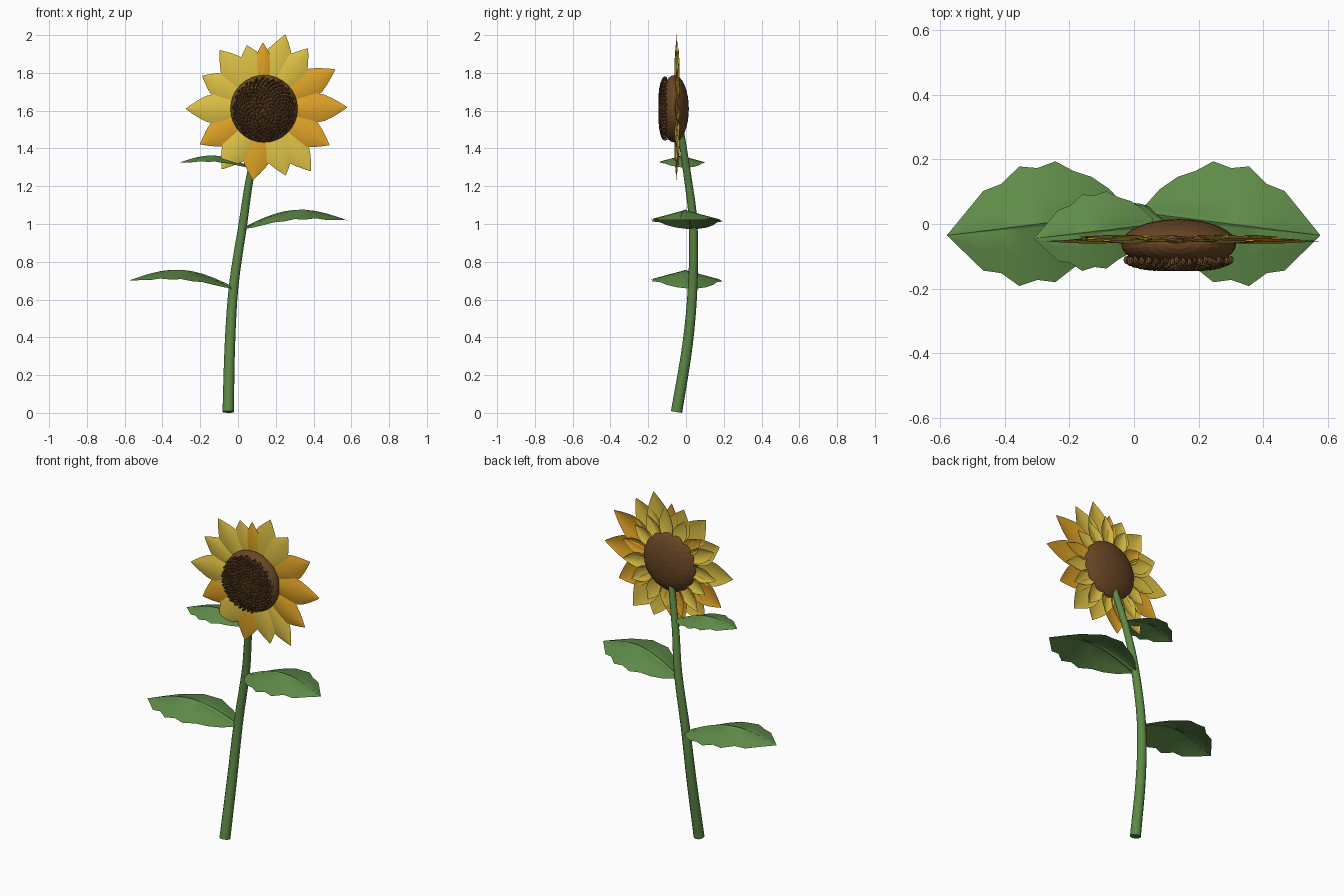
import bpy, bmesh, math, random
from mathutils import Vector, Matrix

random.seed(4)
if "Cube" in bpy.data.objects:
    bpy.data.objects.remove(bpy.data.objects["Cube"], do_unlink=True)


def material(name, rgb):
    m = bpy.data.materials.new(name)
    m.use_nodes = True
    m.diffuse_color = (*rgb, 1)
    bsdf = next(n for n in m.node_tree.nodes if n.type == "BSDF_PRINCIPLED")
    bsdf.inputs["Base Color"].default_value = (*rgb, 1)
    return m


STEM = material("stem green", (0.11, 0.25, 0.06))
LEAF = material("leaf green", (0.12, 0.27, 0.07))
YELLOW = material("petal yellow", (0.74, 0.54, 0.06))
ORANGE = material("petal orange", (0.74, 0.36, 0.02))
BROWN = material("disc brown", (0.14, 0.06, 0.018))
SEED = material("seed brown", (0.16, 0.075, 0.025))
DARK = material("dark seed brown", (0.09, 0.04, 0.012))


def finish(name, bm, mats, smooth=None):
    mesh = bpy.data.meshes.new(name)
    bm.to_mesh(mesh)
    bm.free()
    for m in mats:
        mesh.materials.append(m)
    ob = bpy.data.objects.new(name, mesh)
    bpy.context.collection.objects.link(ob)
    if smooth:
        bpy.ops.object.select_all(action="DESELECT")
        bpy.context.view_layer.objects.active = ob
        ob.select_set(True)
        bpy.ops.object.shade_smooth_by_angle(angle=math.radians(smooth))
    return ob


def skin(bm, rows, close=False):
    """Bridge rows of points with quads."""
    rows = [[bm.verts.new(p) for p in row] for row in rows]
    n = len(rows[0])
    for a, b in zip(rows, rows[1:]):
        for i in range(n if close else n - 1):
            j = (i + 1) % n
            bm.faces.new((a[i], a[j], b[j], b[i]))
    return rows


def spline(points, steps):
    """Smooth path through a few points."""
    pts = [Vector(p) for p in points]
    pts = [2 * pts[0] - pts[1]] + pts + [2 * pts[-1] - pts[-2]]
    out = []
    for a, b, c, d in zip(pts, pts[1:], pts[2:], pts[3:]):
        for k in range(steps):
            t = k / steps
            out.append(0.5 * (2 * b + (c - a) * t + (2 * a - 5 * b + 4 * c - d) * t ** 2
                              + (3 * b - a - 3 * c + d) * t ** 3))
    return out + [pts[-2]]


# Stem: tapered tube along a gently bent path
path = spline([(-0.052, -0.05, 0.005), (-0.043, 0.008, 0.36), (-0.022, 0.036, 0.68),
               (0.026, 0.038, 1.0), (0.062, 0.01, 1.24), (0.12, -0.03, 1.5)], 4)
rings = []
for i, p in enumerate(path):
    d = path[min(i + 1, len(path) - 1)] - path[max(i - 1, 0)]
    u = d.cross(Vector((0, 1, 0))).normalized()
    v = d.cross(u).normalized()
    r = 0.03 - 0.012 * i / (len(path) - 1)
    rings.append([p + r * (u * math.cos(a) + v * math.sin(a))
                  for a in (math.tau * k / 12 for k in range(12))])
bm = bmesh.new()
loops = skin(bm, rings, close=True)
bm.faces.new(loops[0])
bm.faces.new(loops[-1])
bmesh.ops.recalc_face_normals(bm, faces=bm.faces[:])
finish("stem", bm, [STEM], 40)

# Leaves: arched, toothed blades folded along a midrib
HALF_WIDTH = [0.012, 0.08, 0.125, 0.15, 0.187, 0.173, 0.185, 0.138, 0.123, 0.062, 0.001]


def leaf(name, base, tip, size):
    base, tip = Vector(base), Vector(tip)
    rows, rib = [], []
    for i, w in enumerate(HALF_WIDTH):
        t = i / (len(HALF_WIDTH) - 1)
        c = base.lerp(tip, t) + Vector((0, 0, 0.075 * size * math.sin(math.pi * t)))
        w *= size
        rows.append([c + Vector((0, s * w, -0.27 * abs(s) * w)) for s in (-1, -0.5, 0, 0.5, 1)])
        r = size * (0.014 * (1 - t) + 0.001)
        rib.append([c + Vector((0, y * r, z * r)) for y, z in ((-1, -0.2), (0, 0.35), (1, -0.2), (0, -0.6))])
    bm = bmesh.new()
    skin(bm, rows)
    bmesh.ops.recalc_face_normals(bm, faces=bm.faces[:])
    if sum(f.normal.z for f in bm.faces) < 0:
        bmesh.ops.reverse_faces(bm, faces=bm.faces[:])
    finish(name, bm, [LEAF], 30)
    bm = bmesh.new()
    skin(bm, rib, close=True)
    bmesh.ops.recalc_face_normals(bm, faces=bm.faces[:])
    finish(name + "_midrib", bm, [STEM])


leaf("lower_leaf", (-0.02, 0.035, 0.66), (-0.578, -0.035, 0.7), 1)
leaf("middle_leaf", (0.025, 0.035, 0.975), (0.576, -0.035, 1.02), 1)
leaf("upper_leaf", (0.065, 0.0, 1.3), (-0.31, -0.045, 1.325), 0.64)

# Flower head: flattened disc
HEAD = Vector((0.138, -0.062, 1.61))
bm = bmesh.new()
bmesh.ops.create_uvsphere(bm, u_segments=32, v_segments=16, radius=1)
bmesh.ops.transform(bm, verts=bm.verts[:], matrix=Matrix.Translation(HEAD)
                    @ Matrix.Diagonal((0.178, 0.077, 0.178, 1)))
finish("flower_disc", bm, [BROWN])

# Seeds: sunflower spiral of small pointed grains on the front
bm = bmesh.new()
COUNT = 260
for k in range(COUNT):
    q = (k + 0.5) / COUNT
    r, a = 0.165 * math.sqrt(q), k * math.radians(137.508)
    pos = Vector((HEAD.x + r * math.cos(a), -0.134 + 0.024 * q * q, HEAD.z + r * math.sin(a)))
    size = random.uniform(0.008, 0.0105)
    new = bmesh.ops.create_icosphere(
        bm, subdivisions=1, radius=1,
        matrix=Matrix.Translation(pos) @ Matrix.Diagonal((size, 0.014, size, 1)))
    tone = int(random.random() < 0.35)
    for v in new["verts"]:
        for f in v.link_faces:
            f.material_index = tone
finish("seeds", bm, [SEED, DARK])

# Petals: cupped blades around the disc
SHAPE = [0.4, 0.62, 0.83, 0.97, 1.0, 0.9, 0.66, 0.36, 0.02]


def petal(name, angle, start, reach, half, y, mat):
    a = math.radians(angle)
    out, side = Vector((math.cos(a), 0, math.sin(a))), Vector((-math.sin(a), 0, math.cos(a)))
    rows = []
    for i, s in enumerate(SHAPE):
        t = i / (len(SHAPE) - 1)
        c = Vector((HEAD.x, y - 0.008 * math.sin(math.pi * t), HEAD.z)) + out * (start + (reach - start) * t)
        rows.append([c + side * half * s * k + Vector((0, 0.014 * s * k * k, 0))
                     for k in (-1, -0.6, -0.2, 0.2, 0.6, 1)])
    bm = bmesh.new()
    skin(bm, rows)
    bmesh.ops.recalc_face_normals(bm, faces=bm.faces[:])
    if sum(f.normal.y for f in bm.faces) > 0:
        bmesh.ops.reverse_faces(bm, faces=bm.faces[:])
    finish(name, bm, [mat], 60)


# angle, reach, orange or not
OUTER = [(1, .44, 1), (29, .43, 1), (54, .395, 0), (74, .408, 0), (91, .35, 1),
         (105, .347, 0), (127, .388, 0), (152, .37, 0), (180, .414, 0), (209, .387, 1),
         (235, .39, 0), (261, .381, 1), (288, .37, 0), (307, .413, 0), (331, .395, 1)]
for i, (ang, reach, orange) in enumerate(OUTER):
    petal(f"outer_petal_{i + 1}", ang, 0.12, reach, 0.05 if ang == 91 else 0.077,
          -0.053 + 0.004 * (i % 2), ORANGE if orange else YELLOW)
for i in range(15):
    petal(f"inner_petal_{i + 1}", 14 + 24 * i + random.uniform(-4, 4), 0.12,
          random.uniform(0.27, 0.33), 0.045, -0.04, ORANGE if i % 5 == 0 else YELLOW)
